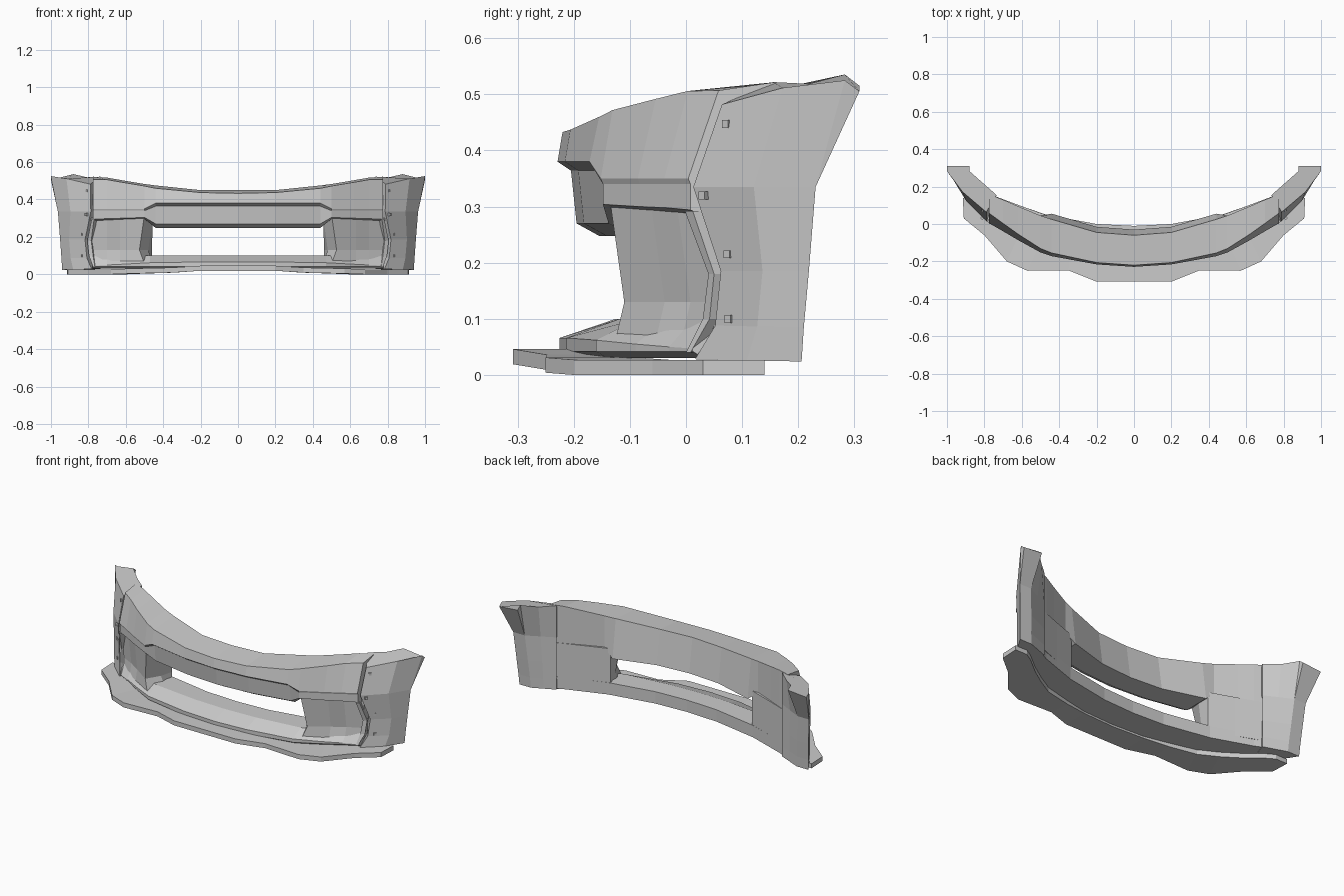
import bpy, bmesh
from mathutils import Vector

if "Cube" in bpy.data.objects:
    bpy.data.objects.remove(bpy.data.objects["Cube"])


def loft(name, sections, mirror=False):
    """Skin equal-length closed sections, capping both ends."""
    bm = bmesh.new()
    rings = [[bm.verts.new(p) for p in s] for s in sections]
    n = len(rings[0])
    for a, b in zip(rings, rings[1:]):
        for i in range(n):
            j = (i + 1) % n
            bm.faces.new((a[i], a[j], b[j], b[i]))
    bm.faces.new(rings[0])
    bm.faces.new(rings[-1])
    bmesh.ops.recalc_face_normals(bm, faces=bm.faces)
    me = bpy.data.meshes.new(name)
    bm.to_mesh(me)
    bm.free()
    ob = bpy.data.objects.new(name, me)
    bpy.context.collection.objects.link(ob)
    if mirror:
        ob.modifiers.new("mirror", 'MIRROR')
    return ob


def both_sides(half):
    """Mirror right-hand sections so they run from -x to +x."""
    left = [[(-x, y, z) for x, y, z in s] for s in reversed(half[1:])]
    return left + half


# Upper beam: x, front y, front top z, back y, back top z, grille step, bottom z
beam = [(0, -.225, .433, -.06, .45, 1, .262),
        (.2, -.212, .437, -.045, .45, 1, .262),
        (.44, -.168, .460, .025, .475, 1, .262),
        (.50, -.148, .472, .045, .483, 0, .296),
        (.62, -.082, .492, .095, .503, 0, .292),
        (.70, -.035, .506, .13, .517, 0, .29),
        (.775, .008, .507, .16, .522, 0, .286)]
sections = []
for x, yf, zf, yb, zb, s, z0 in beam:
    lean = .005 + .045 * (x / .775) ** 3
    sections.append([(x, yf + lean, zf, ), (x, yf - .004, .38 if s else .35),
                     (x, yf + .02 * s, .364 if s else .34),
                     (x, yf + .03 * s, z0 + .008),
                     (x, yf + .02 + .05 * s, z0 - .014 * s),
                     (x, yb + .03 * s, z0 - .012 * s), (x, yb, zb)])
loft("upper_beam", both_sides(sections))

# Lower lip: x, front y, front top z, back y
lip = [(0, -.225, .066, -.01), (.2, -.213, .066, 0), (.47, -.16, .062, .05),
       (.6, -.09, .055, .095), (.7, -.03, .05, .13), (.778, .012, .047, .165)]
sections = []
for x, yf, zf, yb in lip:
    run = .10 - .07 * (x / .778) ** 2
    sections.append([(x, yf, zf), (x, yf + run, .1), (x, yb, .1),
                     (x, yb, .03), (x, yf + .02, .03), (x, yf, .042)])
loft("lower_lip", both_sides(sections))

# Splitter: front x, front y, back x, back y, underside z
blade = [(0, -.308, 0, -.17, .019), (.2, -.308, .2, -.16, .019),
         (.35, -.248, .34, -.13, .009), (.57, -.25, .5, -.09, .004),
         (.68, -.2, .6, -.03, 0), (.8, -.06, .69, .03, 0),
         (.91, .03, .79, .11, 0), (.915, .14, .84, .14, 0)]
loft("splitter", both_sides([[(x, y, z), (x, y, z + .027),
                              (u, v, z + .027), (u, v, z)]
                             for x, y, u, v, z in blade]))

# Recessed cheek beside the opening
plan = [(.46, .045), (.468, -.03), (.515, -.122), (.63, -.05), (.70, -.004),
        (.785, .05), (.76, .155), (.6, .095)]
cheek = []
for z, dx, dy in ((.07, -.01, -.002), (.13, .012, .012), (.30, -.012, -.012)):
    cheek.append([(x + (dx if i in (1, 2) else 0),
                   y + (dy if 1 < i < 5 else 0), z)
                  for i, (x, y) in enumerate(plan)])
loft("side_cheek", cheek, True)

# Narrow skin strip running down the outer edge of the cheek
strip = [(.292, .77, -.002, .783, .012), (.18, .785, .04, .806, .05),
         (.10, .775, .03, .797, .042), (.04, .765, .0, .775, .008)]
loft("skin_edge", [[(a, b, z), (c, d, z), (c - .03, d + .06, z),
                    (a - .03, b + .06, z)] for z, a, b, c, d in strip], True)

# Fender panel: front x, y, z then rear x, y, z for each level
levels = [(.79, .064, .482, 1.0, .283, .525),
          (.787, .013, .335, .963, .231, .335),
          (.818, .062, .185, .951, .219, .185),
          (.808, .052, .088, .944, .21, .085),
          (.783, .016, .028, .94, .206, .024)]
sections = []
for k, (fx, fy, fz, rx, ry, rz) in enumerate(levels):
    top = k == 0
    end = .026 if top else 0
    f, r = Vector((fx, fy, fz)), Vector((rx, ry, rz))
    mid = f.lerp(r, .55) + Vector((.012, -.012, .006 * top))
    r2 = r + Vector((0, end, -end * .75))
    ri = r2 + Vector((-.12 if top else -.075, 0, .01 * top))
    rt = ri + Vector((0, -end, .02 * top))
    fi = Vector((.735, .155, fz + .04 * top))
    sections.append([f, mid, r, r2, ri, rt,
                     fi.lerp(rt, .5) + Vector((0, 0, -.01 * top)), fi])
loft("fender_panel", sections, True)

# Small square bolts on the fender panel
s = .007
for n, (x, y, z) in enumerate([(.806, .075, .447), (.81, .033, .32),
                               (.834, .078, .215), (.834, .08, .1)]):
    out = Vector((.77, -.64, 0))
    along = Vector((.64, .77, 0))
    c = Vector((x, y, z))
    rings = [[c + out * d + along * a + Vector((0, 0, b))
              for a, b in ((-s, -s), (s, -s), (s, s), (-s, s))]
             for d in (-.012, .009)]
    loft("bolt_%d" % (n + 1), rings, True)
